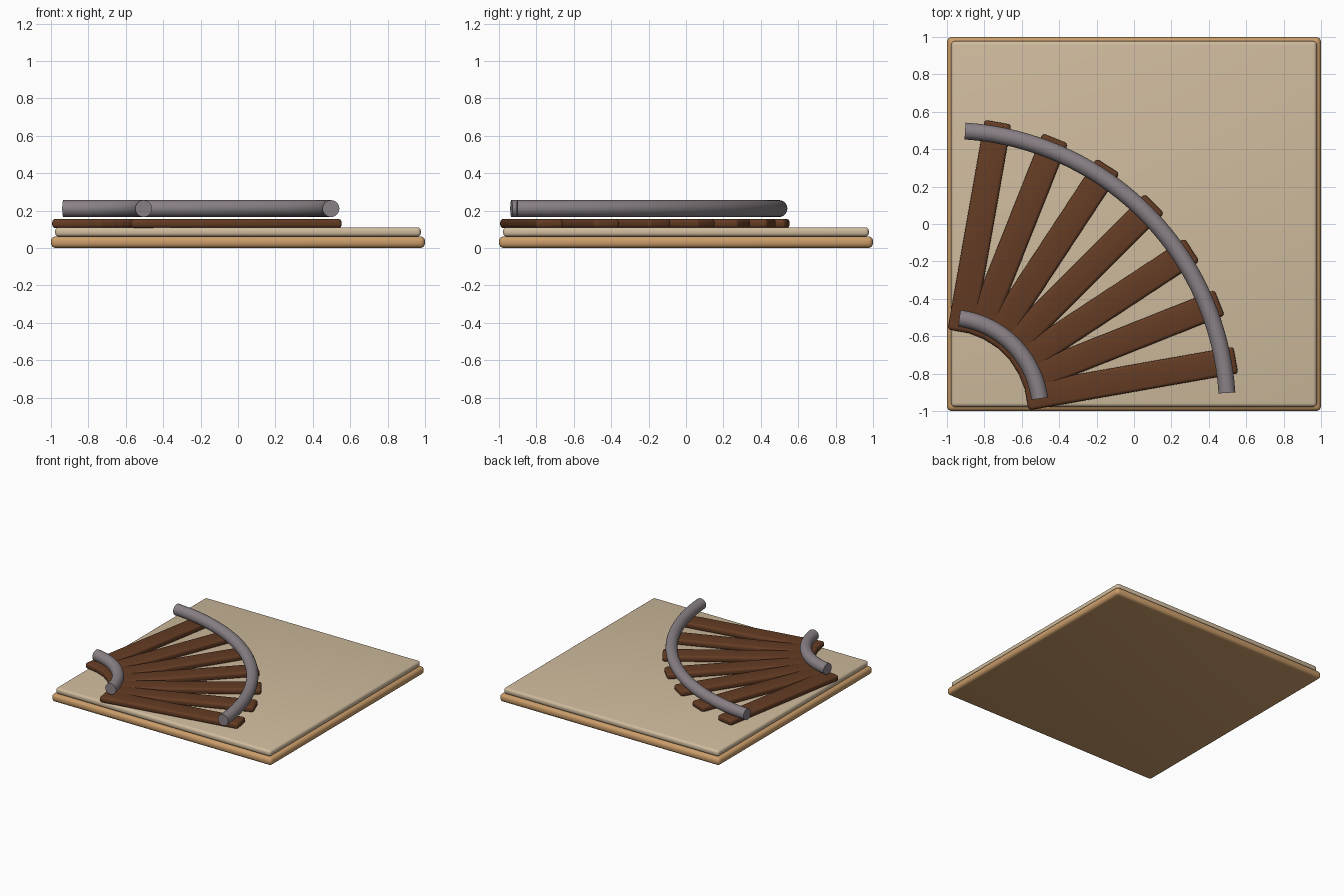
import bpy, bmesh, math
from mathutils import Matrix, Vector

if "Cube" in bpy.data.objects:
    bpy.data.objects.remove(bpy.data.objects["Cube"])


def material(name, rgb):
    def lin(c):
        c /= 255
        return c / 12.92 if c <= 0.04045 else ((c + 0.055) / 1.055) ** 2.4
    m = bpy.data.materials.new(name)
    m.diffuse_color = (*[lin(c) for c in rgb], 1)
    m.use_nodes = True
    m.node_tree.nodes["Principled BSDF"].inputs["Base Color"].default_value = m.diffuse_color
    return m


WOOD = material("base wood", (203, 157, 106))
SAND = material("sand board", (208, 188, 158))
TIE = material("dark tie wood", (100, 60, 36))
STEEL = material("rail grey", (138, 129, 134))
CORNER = Vector((-1, -1, 0))  # centre of the track curve


def finish(bm, name, mat, angle=40):
    bmesh.ops.recalc_face_normals(bm, faces=bm.faces)
    me = bpy.data.meshes.new(name)
    bm.to_mesh(me)
    bm.free()
    for p in me.polygons:
        p.use_smooth = True
    me.set_sharp_from_angle(angle=math.radians(angle))
    me.materials.append(mat)
    ob = bpy.data.objects.new(name, me)
    bpy.context.collection.objects.link(ob)
    return ob


def rounded_box(name, size, loc, bevel, mat, turn=0):
    bm = bmesh.new()
    bmesh.ops.create_cube(bm, size=1)
    bmesh.ops.scale(bm, vec=size, verts=bm.verts)
    bmesh.ops.bevel(bm, geom=bm.edges[:], offset=bevel, segments=4,
                    profile=0.5, affect='EDGES')
    bmesh.ops.transform(bm, matrix=Matrix.Translation(loc) @ Matrix.Rotation(turn, 4, 'Z'),
                        verts=bm.verts)
    return finish(bm, name, mat)


def rail(name, radius, start, end, tube=0.045, z=0.211, steps=40, sides=32):
    # round tube swept along an arc about the corner
    bm = bmesh.new()
    rings = []
    for i in range(steps + 1):
        a = math.radians(start + (end - start) * i / steps)
        ring = []
        for j in range(sides):
            t = math.tau * j / sides
            r = radius + tube * math.cos(t)
            ring.append(bm.verts.new(CORNER + Vector(
                (r * math.cos(a), r * math.sin(a), z + tube * math.sin(t)))))
        rings.append(ring)
    for p, q in zip(rings, rings[1:]):
        for j in range(sides):
            k = (j + 1) % sides
            bm.faces.new((p[j], p[k], q[k], q[j]))
    bm.faces.new(rings[0])
    bm.faces.new(rings[-1])
    return finish(bm, name, STEEL)


# two stacked boards
rounded_box("base_board", (2, 2, 0.063), (0, 0, 0.0315), 0.026, WOOD)
rounded_box("top_board", (1.955, 1.955, 0.05), (0, 0, 0.086), 0.02, SAND)

# seven ties fanned about the corner
for i in range(7):
    a = math.radians(10 + 70 * i / 6)
    pos = CORNER + Vector((math.cos(a), math.sin(a), 0)) * 0.999 + Vector((0, 0, 0.131))
    rounded_box(f"tie_{i + 1}", (1.138, 0.145, 0.049), pos, 0.018, TIE, a)

# curved rails
rail("outer_rail", 1.5, 3.7, 86.3)
rail("inner_rail", 0.5, 7.6, 82.4)
